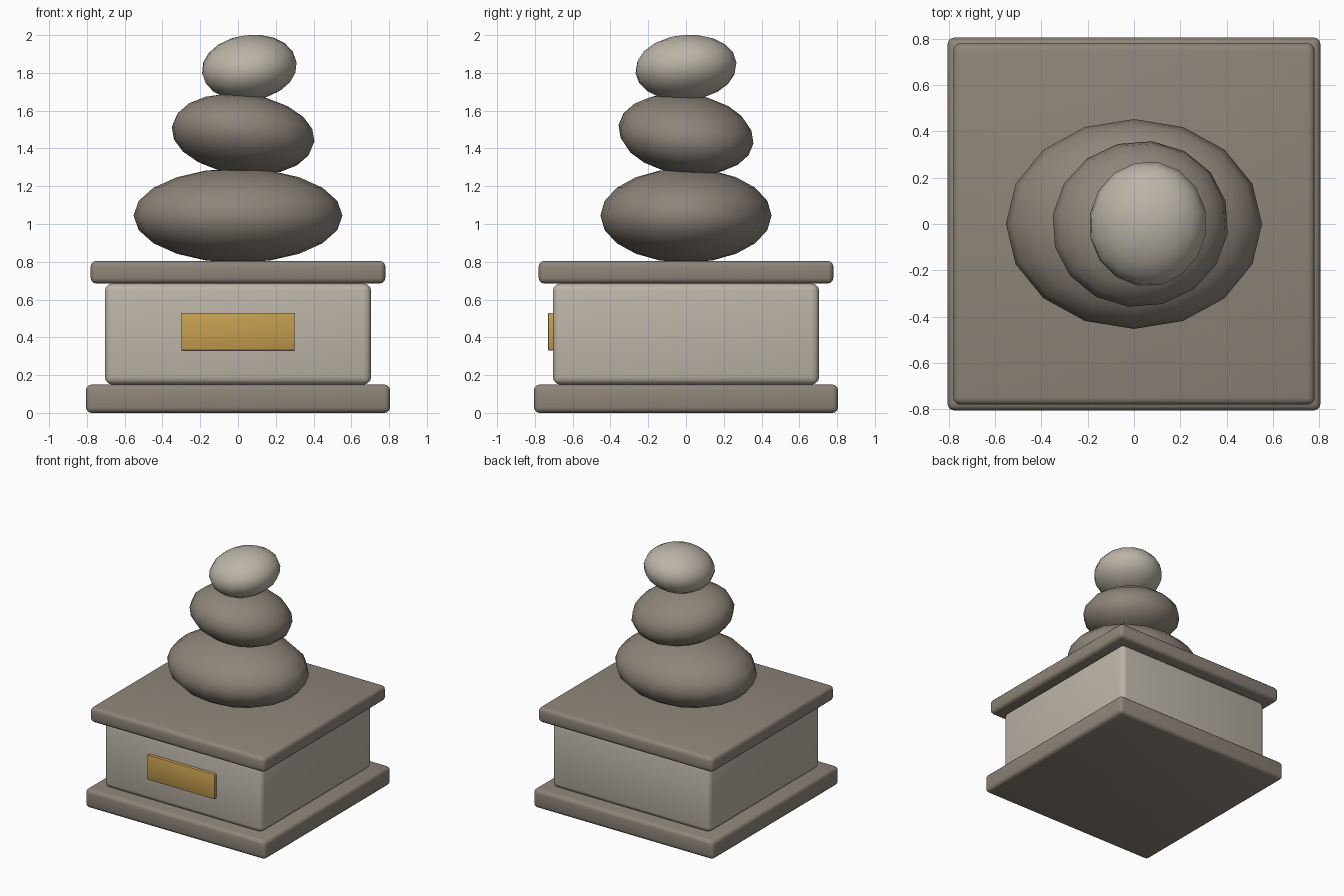
import bpy
from math import radians

if "Cube" in bpy.data.objects:
    bpy.data.objects.remove(bpy.data.objects["Cube"])


def material(name, rgb):
    m = bpy.data.materials.new(name)
    m.diffuse_color = (*rgb, 1)
    m.use_nodes = True
    m.node_tree.nodes["Principled BSDF"].inputs["Base Color"].default_value = m.diffuse_color
    return m


dark_stone = material("dark stone", (0.27, 0.235, 0.195))
light_stone = material("light stone", (0.50, 0.46, 0.39))
brass = material("brass", (0.56, 0.34, 0.08))


def finish(ob, name, mat):
    ob.name = name
    ob.data.materials.append(mat)
    bpy.ops.object.shade_smooth_by_angle(angle=radians(40))


def block(name, x, y, z, mat, bevel, segments=3):
    bpy.ops.mesh.primitive_cube_add(
        size=1, location=(sum(x) / 2, sum(y) / 2, sum(z) / 2))
    ob = bpy.context.object
    ob.scale = (x[1] - x[0], y[1] - y[0], z[1] - z[0])
    bpy.ops.object.transform_apply(location=False, rotation=False, scale=True)
    mod = ob.modifiers.new("rounded edges", "BEVEL")
    mod.width = bevel
    mod.segments = segments
    bpy.ops.object.modifier_apply(modifier=mod.name)
    finish(ob, name, mat)


def pebble(name, loc, radii, rot, mat):
    bpy.ops.mesh.primitive_uv_sphere_add(
        segments=16, ring_count=10, radius=1, location=loc,
        rotation=[radians(a) for a in rot])
    ob = bpy.context.object
    ob.scale = radii
    bpy.ops.object.transform_apply(location=False, rotation=False, scale=True)
    finish(ob, name, mat)


# Pedestal
block("plinth", (-0.805, 0.805), (-0.805, 0.805), (0, 0.15), dark_stone, 0.03)
block("pedestal_body", (-0.705, 0.705), (-0.705, 0.705), (0.15, 0.685), light_stone, 0.04)
block("pedestal_cap", (-0.78, 0.78), (-0.78, 0.78), (0.685, 0.805), dark_stone, 0.03)
block("plaque", (-0.30, 0.30), (-0.73, -0.69), (0.33, 0.53), brass, 0.006, 2)

# Balanced stones
pebble("bottom_stone", (0, 0, 1.045), (0.553, 0.453, 0.25), (0, 0, 0), dark_stone)
pebble("middle_stone", (0.027, 0, 1.475), (0.385, 0.36, 0.21), (-5, 8, 15), dark_stone)
pebble("top_stone", (0.06, 0, 1.828), (0.255, 0.272, 0.172), (6, -6, -10), light_stone)
